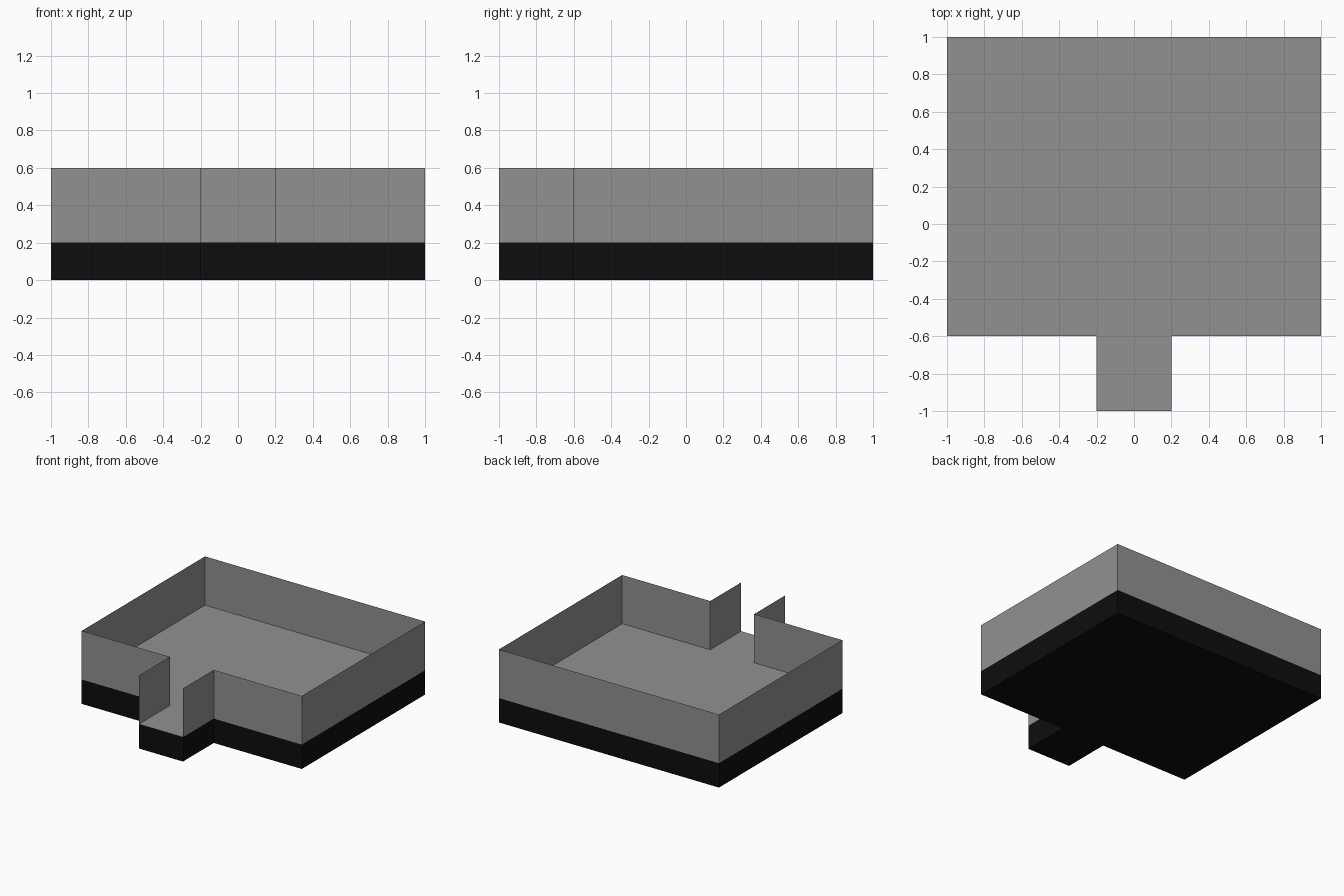
import bpy, bmesh

if "Cube" in bpy.data.objects:
    bpy.data.objects.remove(bpy.data.objects["Cube"])


def material(name, v):
    m = bpy.data.materials.new(name)
    m.diffuse_color = (v, v, v, 1)
    m.use_nodes = True
    m.node_tree.nodes["Principled BSDF"].inputs["Base Color"].default_value = m.diffuse_color
    return m


grey = material("wall_grey", 0.285)
black = material("base_black", 0.004)

# Room outline with a narrow entrance passage, open at the front
half = [(0.2, -1), (0.2, -0.6), (1, -0.6), (1, 1)]
outline = [(-x, y) for x, y in half] + half[::-1]   # clockwise from above
FLOOR, TOP = 0.2, 0.6


def add_object(name, bm, mats):
    me = bpy.data.meshes.new(name)
    bm.to_mesh(me)
    bm.free()
    for m in mats:
        me.materials.append(m)
    ob = bpy.data.objects.new(name, me)
    bpy.context.collection.objects.link(ob)
    return ob


# Base slab: black sides and underside, grey floor on top
bm = bmesh.new()
low = [bm.verts.new((x, y, 0)) for x, y in outline]
high = [bm.verts.new((x, y, FLOOR)) for x, y in outline]
bm.faces.new(low)
bm.faces.new(high[::-1]).material_index = 1
for i in range(len(low)):
    j = (i + 1) % len(low)
    bm.faces.new((low[i], high[i], high[j], low[j]))
bmesh.ops.recalc_face_normals(bm, faces=bm.faces)
add_object("base_slab", bm, [black, grey])

# Paper-thin walls along the outline, leaving the passage end open
bm = bmesh.new()
low = [bm.verts.new((x, y, FLOOR)) for x, y in outline]
high = [bm.verts.new((x, y, TOP)) for x, y in outline]
for i in range(len(low) - 1):
    bm.faces.new((low[i], high[i], high[i + 1], low[i + 1]))
add_object("room_walls", bm, [grey])
